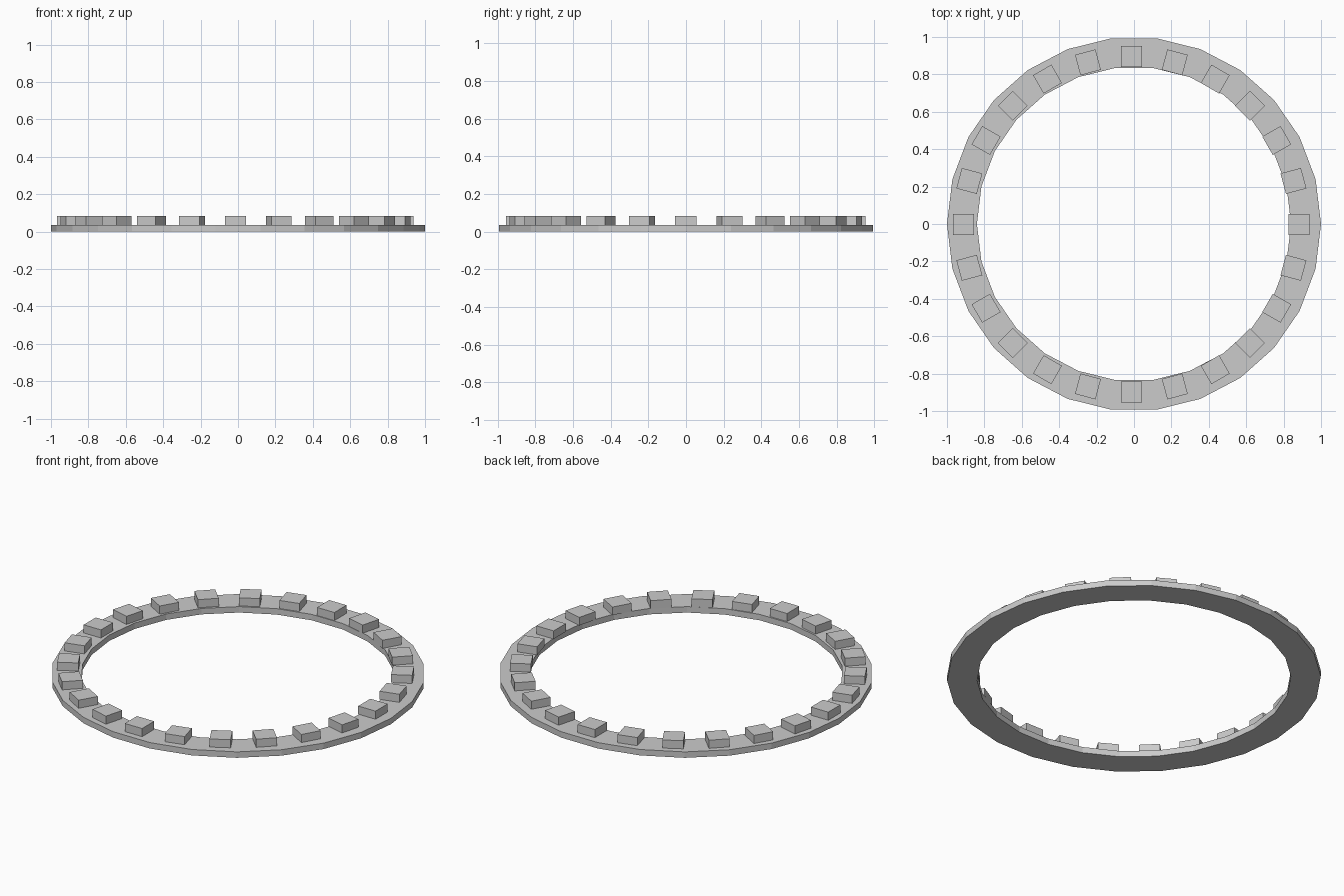
import bpy
import bmesh
from math import tau, cos, sin
from mathutils import Matrix, Vector

cube = bpy.data.objects.get("Cube")
if cube:
    bpy.data.objects.remove(cube, do_unlink=True)

SIDES, BLOCKS = 26, 24
OUTER, INNER = 1.0, 0.84
RING_TOP, BLOCK_TOP = 0.035, 0.083
BLOCK_SIZE, BLOCK_RADIUS = 0.113, 0.897
BLOCK_CENTRE = Vector((-0.014, -0.002, 0))

grey = bpy.data.materials.new("plain grey")
grey.use_nodes = True
colour = (0.6, 0.6, 0.6, 1)
grey.diffuse_color = colour
grey.node_tree.nodes["Principled BSDF"].inputs["Base Color"].default_value = colour


def add_object(name, bm):
    bmesh.ops.recalc_face_normals(bm, faces=bm.faces)
    mesh = bpy.data.meshes.new(name)
    bm.to_mesh(mesh)
    bm.free()
    mesh.materials.append(grey)
    obj = bpy.data.objects.new(name, mesh)
    bpy.context.collection.objects.link(obj)
    return obj


# Flat faceted ring: a rectangular section carried round the circle
bm = bmesh.new()
section = [(INNER, 0), (OUTER, 0), (OUTER, RING_TOP), (INNER, RING_TOP)]
loops = []
for i in range(SIDES):
    a = tau * i / SIDES
    loops.append([bm.verts.new((r * cos(a), r * sin(a), z)) for r, z in section])
for i in range(SIDES):
    here, after = loops[i], loops[(i + 1) % SIDES]
    for j in range(4):
        k = (j + 1) % 4
        bm.faces.new((here[j], after[j], after[k], here[k]))
add_object("base_ring", bm)

# Square blocks standing on the ring, each turned to face the centre
height = BLOCK_TOP - RING_TOP
for i in range(BLOCKS):
    bm = bmesh.new()
    bmesh.ops.create_cube(bm, size=1, matrix=Matrix.Diagonal((BLOCK_SIZE, BLOCK_SIZE, height, 1)))
    block = add_object(f"block_{i + 1:02d}", bm)
    a = tau * i / BLOCKS
    block.location = BLOCK_CENTRE + Vector((BLOCK_RADIUS * cos(a), BLOCK_RADIUS * sin(a), RING_TOP + height / 2))
    block.rotation_euler.z = a
